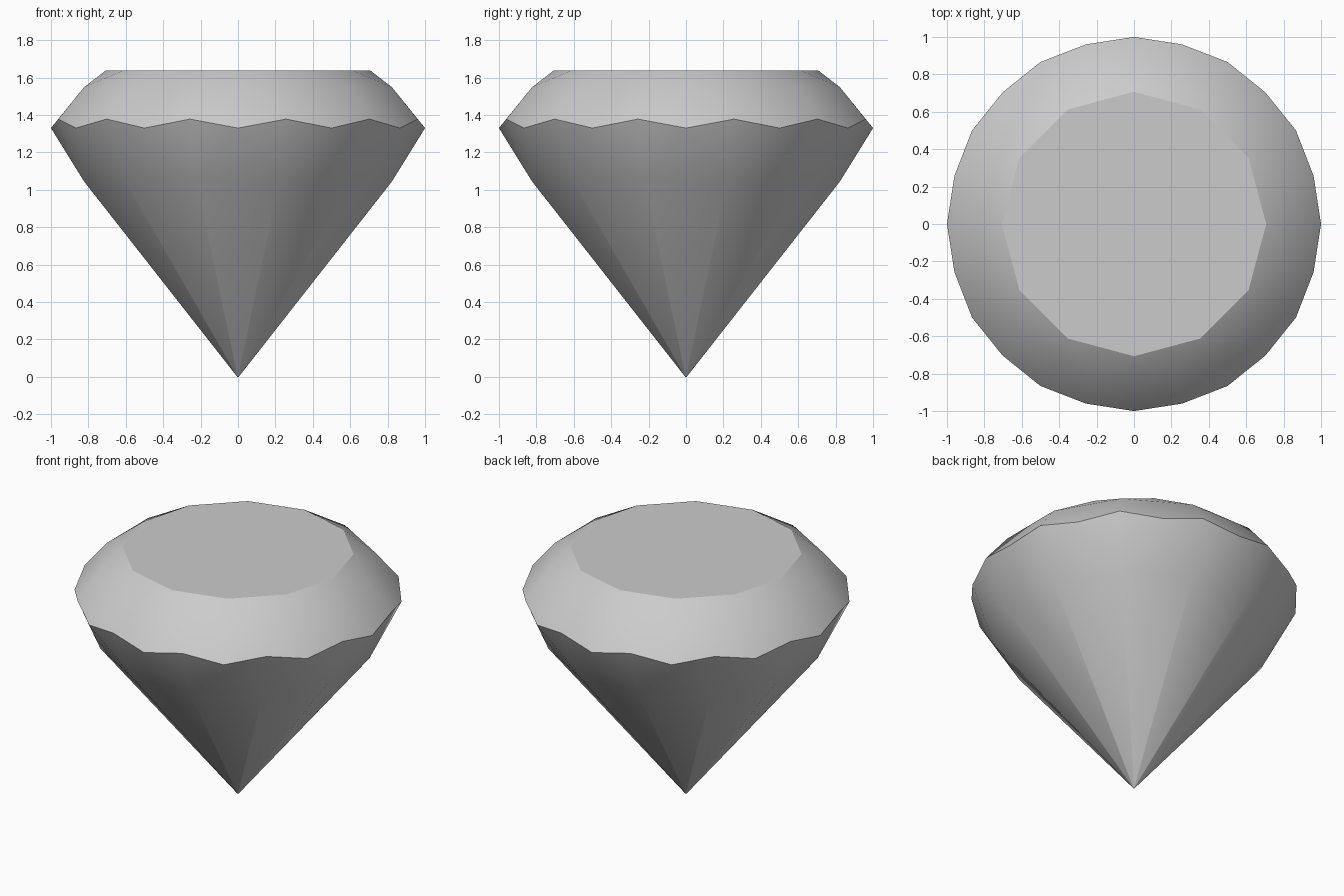
import bpy
import bmesh
from math import cos, sin, pi, radians

cube = bpy.data.objects.get("Cube")
if cube:
    bpy.data.objects.remove(cube, do_unlink=True)

SIDES = 12
STEP = 2 * pi / SIDES

grey = bpy.data.materials.new("gem_grey")
grey.use_nodes = True
colour = (0.6, 0.6, 0.6, 1)
grey.diffuse_color = colour
grey.node_tree.nodes["Principled BSDF"].inputs["Base Color"].default_value = colour

bm = bmesh.new()


def ring(radius, z, offset):
    """Ring of vertices; an offset of 0.5 turns it by half a step."""
    return [bm.verts.new((radius * cos((i + offset) * STEP),
                          radius * sin((i + offset) * STEP), z))
            for i in range(SIDES)]


# Rings from the flat top down to the tiny tip
table = ring(0.707, 1.638, 0)
crown = ring(0.8525, 1.548, 0.5)
girdle_low = ring(1.0, 1.33, 0)
girdle_high = ring(0.994, 1.378, 0.5)
pavilion = ring(0.8525, 1.045, 0.5)
tip = ring(0.004, 0.0, 0.5)

bm.faces.new(table)
bm.faces.new(tip[::-1])

for i in range(SIDES):
    n = (i + 1) % SIDES
    facets = [
        # crown: star, two halves of the kite, two girdle facets
        (table[i], crown[i], table[n]),
        (table[i], crown[i - 1], crown[i]),
        (crown[i - 1], girdle_low[i], crown[i]),
        (crown[i], girdle_low[i], girdle_high[i]),
        (crown[i], girdle_high[i], girdle_low[n]),
        # pavilion: two girdle facets, upper and lower main facet
        (pavilion[i], girdle_high[i], girdle_low[i]),
        (pavilion[i], girdle_low[n], girdle_high[i]),
        (pavilion[i - 1], pavilion[i], girdle_low[i]),
        (tip[i - 1], tip[i], pavilion[i], pavilion[i - 1]),
    ]
    for facet in facets:
        bm.faces.new(facet)

bmesh.ops.recalc_face_normals(bm, faces=bm.faces)
mesh = bpy.data.meshes.new("cut_gem")
bm.to_mesh(mesh)
bm.free()
mesh.materials.append(grey)

gem = bpy.data.objects.new("cut_gem", mesh)
bpy.context.collection.objects.link(gem)

# Soft facets, with crisp table and girdle edges
bpy.ops.object.select_all(action="DESELECT")
gem.select_set(True)
bpy.context.view_layer.objects.active = gem
bpy.ops.object.shade_smooth_by_angle(angle=radians(26))
